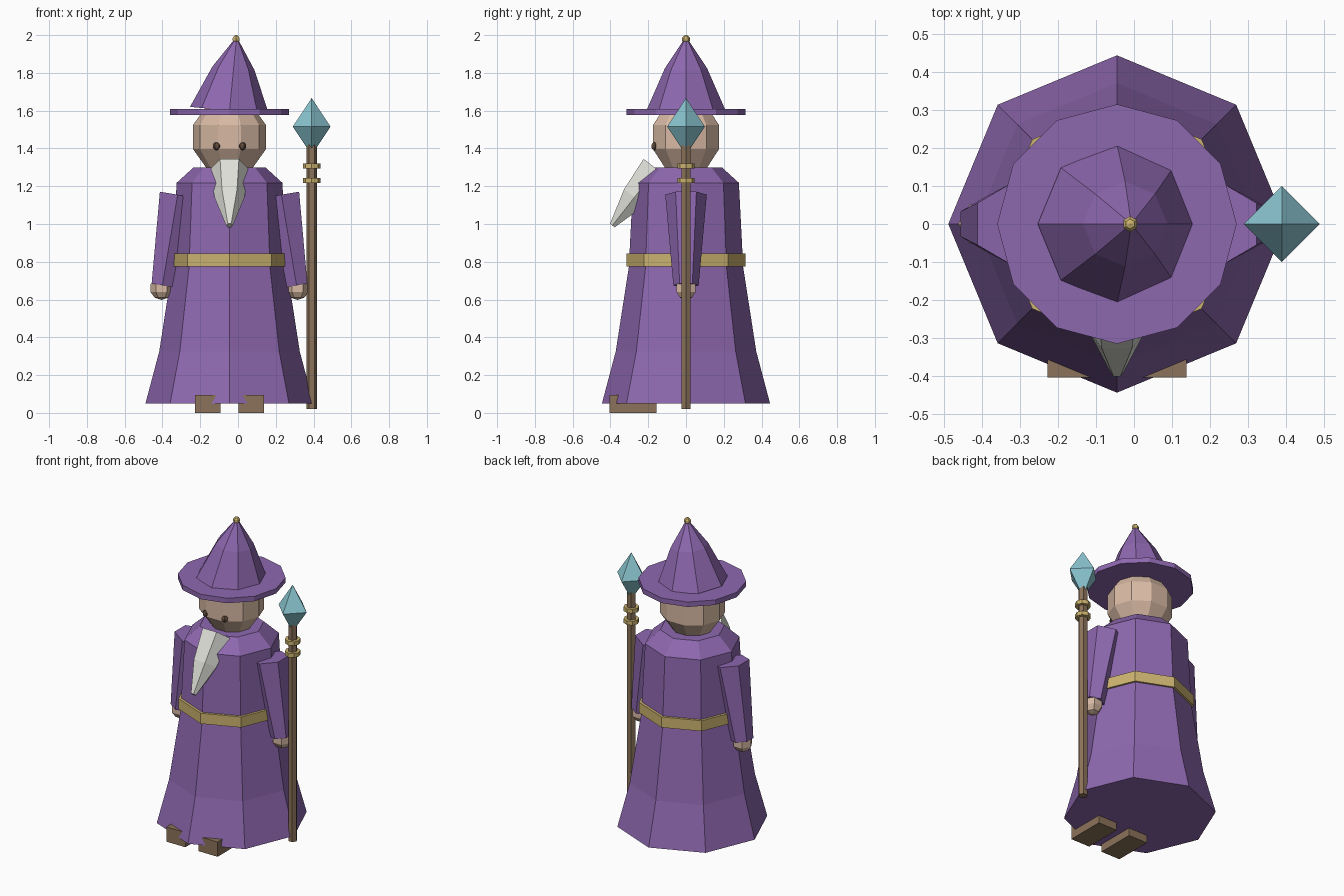
import bpy, bmesh, math
from mathutils import Matrix

cube = bpy.data.objects.get("Cube")
if cube:
    bpy.data.objects.remove(cube, do_unlink=True)

AXIS_X = -0.045  # centre line of the figure


def material(name, r, g, b):
    m = bpy.data.materials.new(name)
    m.use_nodes = True
    m.diffuse_color = (r, g, b, 1)
    m.node_tree.nodes["Principled BSDF"].inputs["Base Color"].default_value = (r, g, b, 1)
    return m


purple = material("purple cloth", 0.27, 0.138, 0.43)
gold = material("gold", 0.6, 0.45, 0.16)
skin = material("skin", 0.69, 0.49, 0.37)
brown = material("brown wood", 0.26, 0.17, 0.1)
dark = material("dark brown", 0.12, 0.07, 0.045)
grey = material("pale grey hair", 0.74, 0.74, 0.69)
blue = material("blue crystal", 0.26, 0.57, 0.65)


def finish(name, bm, mat, loc, rot):
    bmesh.ops.recalc_face_normals(bm, faces=bm.faces)
    mesh = bpy.data.meshes.new(name)
    bm.to_mesh(mesh)
    bm.free()
    mesh.materials.append(mat)
    ob = bpy.data.objects.new(name, mesh)
    ob.location = loc
    ob.rotation_euler = [math.radians(a) for a in rot]
    bpy.context.collection.objects.link(ob)
    return ob


def lathe(name, profile, sides, mat, loc, rot=(0, 0, 0), start=0, scale=(1, 1, 1)):
    """Faceted solid from (radius, height) pairs, listed bottom to top."""
    bm = bmesh.new()
    rings = []
    for r, z in profile:
        if r == 0:
            rings.append([bm.verts.new((0, 0, z))] * sides)
            continue
        turn = [math.radians(start) + math.tau * i / sides for i in range(sides)]
        rings.append([bm.verts.new((r * math.cos(a), r * math.sin(a), z)) for a in turn])
    for low, high in zip(rings, rings[1:]):
        for i in range(sides):
            j = (i + 1) % sides
            corners = dict.fromkeys((low[i], low[j], high[j], high[i]))
            bm.faces.new(list(corners))
    for ring, (r, z) in ((rings[0], profile[0]), (rings[-1], profile[-1])):
        if r:
            bm.faces.new(ring)
    bmesh.ops.scale(bm, vec=scale, verts=bm.verts)
    return finish(name, bm, mat, loc, rot)


def ball(name, radius, sides, mat, loc, start=0, scale=(1, 1, 1)):
    bands = 5
    steps = [math.pi * i / bands for i in range(bands + 1)]
    profile = [(radius * math.sin(a), -radius * math.cos(a)) for a in steps]
    profile[0], profile[-1] = (0, -radius), (0, radius)
    return lathe(name, profile, sides, mat, loc, start=start, scale=scale)


def box(name, size, mat, loc):
    bm = bmesh.new()
    bmesh.ops.create_cube(bm, size=1, matrix=Matrix.Diagonal((*size, 1)))
    return finish(name, bm, mat, loc, (0, 0, 0))


# Robe and belt
lathe("robe", [(0.445, 0.05), (0.372, 0.325), (0.303, 0.77), (0.28, 1.218), (0.19, 1.3)],
      8, purple, (AXIS_X, 0, 0))
lathe("belt", [(0.316, 0.775), (0.316, 0.843)], 8, gold, (AXIS_X, 0, 0))

# Head and beard
ball("head", 0.203, 10, skin, (AXIS_X, 0, 1.46), scale=(1, 0.95, 1.02))
lathe("beard", [(0.018, 0), (0.08, 0.19), (0.1, 0.38)], 6, grey,
      (AXIS_X, -0.39, 0.992), rot=(-38, 0, 0))

# Hat
lathe("hat_brim", [(0.316, 1.578), (0.316, 1.61)], 12, purple, (AXIS_X, 0, 0))
lathe("hat_cone", [(0.21, 0), (0.112, 0.225), (0.016, 0.37)], 8, purple,
      (AXIS_X, 0, 1.6), rot=(0, 5.5, 0))
ball("hat_bead", 0.022, 6, gold, (-0.01, 0, 1.978), start=90)

# Paired parts
for side, s in (("left", 1), ("right", -1)):
    ball(side + "_eye", 0.022, 6, dark, (AXIS_X + s * 0.067, -0.165, 1.412))
    lathe(side + "_sleeve", [(0.067, 0), (0.11, 0.487)], 6, purple,
          (AXIS_X + s * 0.355, 0, 0.675), rot=(0, -9.5 * s, 0), start=90)
    ball(side + "_hand", 0.062, 6, skin, (AXIS_X + s * 0.36, 0, 0.66))
    box(side + "_boot", (0.136, 0.25, 0.095), brown, (AXIS_X + s * 0.115, -0.28, 0.0475))

# Staff with rings and crystal
STAFF = (0.39, 0, 0)
lathe("staff", [(0.028, 0.02), (0.028, 1.42)], 6, brown, STAFF)
for name, z in (("upper_ring", 1.307), ("lower_ring", 1.23)):
    lathe("staff_" + name, [(0.046, z - 0.013), (0.046, z + 0.013)], 8, gold, STAFF)
lathe("staff_crystal", [(0, 1.365), (0.1, 1.515), (0, 1.667)], 4, blue, STAFF)
